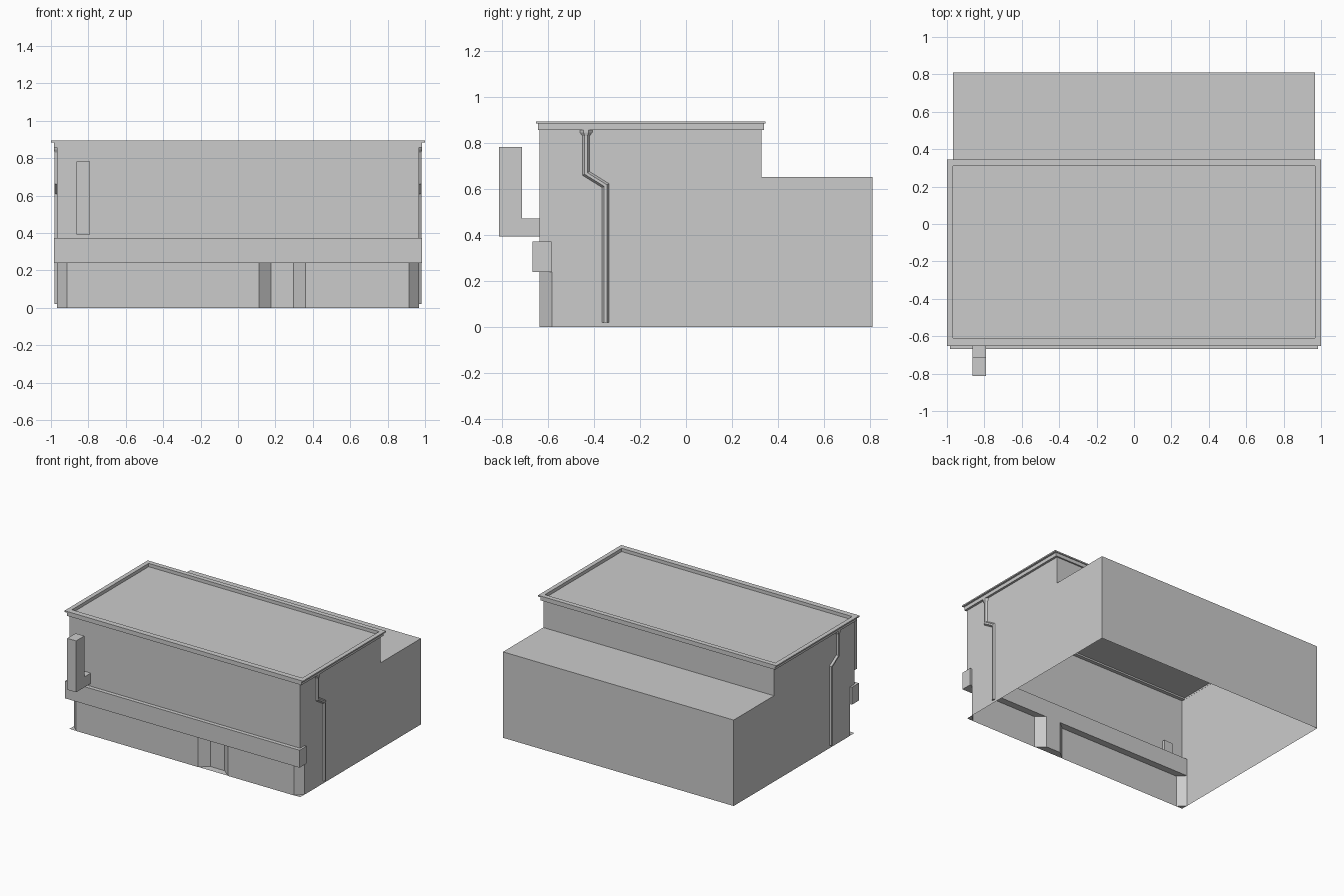
import bpy
import bmesh
from mathutils import Vector

cube = bpy.data.objects.get("Cube")
if cube:
    bpy.data.objects.remove(cube, do_unlink=True)

grey = bpy.data.materials.new("light_grey")
grey.use_nodes = True
grey.diffuse_color = (0.6, 0.6, 0.6, 1)
grey.node_tree.nodes["Principled BSDF"].inputs["Base Color"].default_value = grey.diffuse_color


def finish(name, bm, recalc=True):
    if recalc:
        bmesh.ops.recalc_face_normals(bm, faces=bm.faces)
    mesh = bpy.data.meshes.new(name)
    bm.to_mesh(mesh)
    bm.free()
    mesh.materials.append(grey)
    obj = bpy.data.objects.new(name, mesh)
    bpy.context.collection.objects.link(obj)
    return obj


def loft(bm, rings, closed=True):
    """Join successive rings of points with quads."""
    rows = [[bm.verts.new(p) for p in ring] for ring in rings]
    for a, b in zip(rows, rows[1:]):
        n = len(a)
        for i in range(n if closed else n - 1):
            j = (i + 1) % n
            bm.faces.new((a[i], a[j], b[j], b[i]))
    return rows


def box(name, lo, hi):
    bm = bmesh.new()
    rows = loft(bm, [[(lo[0], lo[1], z), (hi[0], lo[1], z),
                      (hi[0], hi[1], z), (lo[0], hi[1], z)] for z in (lo[2], hi[2])])
    for row in rows:
        bm.faces.new(row)
    return finish(name, bm)


HALF = 0.968       # half width of the walls
FRONT, INSET = -0.637, -0.583
FLOOR = 0.24       # height of the shop front

# Stepped shell: side profile extruded across, open underneath and at the shop front
profile = [(INSET, 0), (0.811, 0), (0.811, 0.652), (0.328, 0.652),
           (0.328, 0.87), (FRONT, 0.87), (FRONT, FLOOR), (INSET, FLOOR)]
bm = bmesh.new()
left, right = [[bm.verts.new((x, y, z)) for y, z in profile] for x in (-HALF, HALF)]
for i in range(1, 6):
    bm.faces.new((left[i], left[i + 1], right[i + 1], right[i]))
bm.faces.new(left)
bm.faces.new(right)
finish("building_shell", bm)

# Shop front with cut corners and a splayed doorway
plan = [(-HALF, INSET), (-0.915, FRONT), (0.112, FRONT), (0.176, INSET),
        (0.297, INSET), (0.361, FRONT), (0.915, FRONT), (HALF, INSET)]
bm = bmesh.new()
loft(bm, [[(x, y, z) for x, y in plan] for z in (0, FLOOR)], closed=False)
finish("shop_front", bm, recalc=False)

# Ground slabs filling the cut corners and the doorway
bm = bmesh.new()
for outline in ([plan[0], (-HALF, FRONT), plan[1]], plan[2:6],
                [plan[6], (HALF, FRONT), plan[7]]):
    bm.faces.new([bm.verts.new((x, y, 0.001)) for x, y in outline])
finish("ground_slabs", bm, recalc=False)

# Fascia board and projecting sign
box("fascia_board", (-0.984, -0.667, FLOOR), (0.984, -0.585, 0.372))
box("hanging_sign", (-0.864, -0.813, 0.393), (-0.79, -0.713, 0.783))
box("sign_bracket", (-0.864, -0.713, 0.393), (-0.79, -0.615, 0.472))


# Two-step cornice around the recessed flat roof
def rectangle(x, y0, y1, z):
    return [(-x, y0, z), (x, y0, z), (x, y1, z), (-x, y1, z)]


inner = (0.967, -0.61, 0.31)
lower = (0.985, -0.645, 0.339)
upper = (1.0, -0.652, 0.346)
bm = bmesh.new()
loft(bm, [rectangle(*shape, z) for shape, z in (
    (inner, 0.858), (lower, 0.858), (lower, 0.885), (upper, 0.885),
    (upper, 0.895), (inner, 0.895), (inner, 0.858))])
bmesh.ops.remove_doubles(bm, verts=bm.verts, dist=1e-5)
finish("roof_cornice", bm)

# Drainpipe on each side: faceted half section swept along a cranked path
path = [Vector(p) for p in ((-0.35, 0.02), (-0.35, 0.615), (-0.435, 0.668), (-0.435, 0.835))]
section = [(-0.015, 0), (-0.006, 0.013), (0.006, 0.013), (0.015, 0)]


def mitre(i):
    dirs = [(path[k + 1] - path[k]).normalized() for k in (i - 1, i) if 0 <= k < len(path) - 1]
    tangent = sum(dirs, Vector((0, 0))).normalized()
    return Vector((tangent.y, -tangent.x)) / tangent.dot(dirs[0])


for side, label in ((1, "left"), (-1, "right")):
    bm = bmesh.new()
    rings = []
    for i, p in enumerate(path):
        normal = mitre(i)
        ring = [(p + normal * w, d) for w, d in section]
        rings.append([(side * (HALF + d), q.x, q.y) for q, d in ring])
    rows = loft(bm, rings)
    bm.faces.new(rows[0])
    finish(label + "_drainpipe", bm)

    # Flared hopper at the top of the pipe
    bm = bmesh.new()
    rows = loft(bm, [[(side * (HALF + d * depth), path[-1].x + w * flare, z)
                      for w, d in section]
                     for z, flare, depth in ((0.83, 1, 1), (0.847, 1.8, 1.3), (0.858, 1.8, 1.3))])
    bm.faces.new(rows[0])
    bm.faces.new(rows[-1])
    finish(label + "_hopper", bm)
